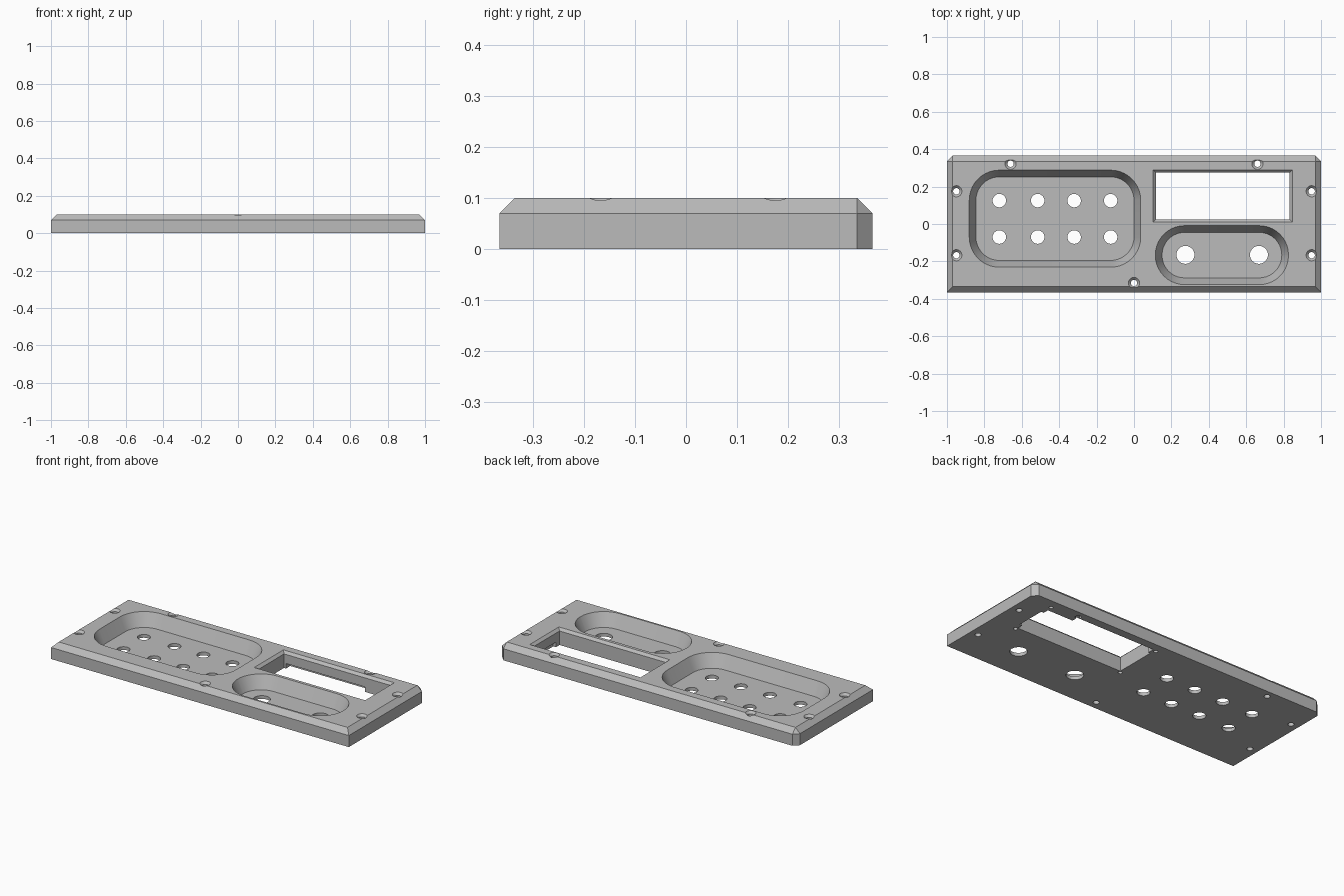
import bpy
import bmesh
import math

cube = bpy.data.objects.get("Cube")
if cube:
    bpy.data.objects.remove(cube, do_unlink=True)

HX, HY, TOP, BEVEL = 1.0, 0.365, 0.1, 0.03
FLOOR = 0.02

grey = bpy.data.materials.new("plain_grey")
grey.use_nodes = True
colour = (0.5, 0.5, 0.5, 1)
grey.diffuse_color = colour
grey.node_tree.nodes["Principled BSDF"].inputs["Base Color"].default_value = colour


def add_object(name, bm):
    bmesh.ops.recalc_face_normals(bm, faces=bm.faces)
    mesh = bpy.data.meshes.new(name)
    bm.to_mesh(mesh)
    bm.free()
    mesh.materials.append(grey)
    obj = bpy.data.objects.new(name, mesh)
    bpy.context.scene.collection.objects.link(obj)
    return obj


def rounded_rect(x0, x1, y0, y1, r, steps=10):
    """Outline of a rectangle with rounded corners."""
    corners = ((x1 - r, y1 - r), (x0 + r, y1 - r), (x0 + r, y0 + r), (x1 - r, y0 + r))
    return [(cx + r * math.cos(a), cy + r * math.sin(a))
            for q, (cx, cy) in enumerate(corners)
            for a in ((q + i / steps) * math.pi / 2 for i in range(steps + 1))]


def rect(x0, x1, y0, y1):
    return [(x0, y0), (x1, y0), (x1, y1), (x0, y1)]


def circle(x, y, r, n=32):
    return [(x + r * math.cos(math.tau * i / n), y + r * math.sin(math.tau * i / n))
            for i in range(n)]


def cut(target, layers):
    """Subtract a solid lofted through (outline, height) layers."""
    bm = bmesh.new()
    rings = [[bm.verts.new((x, y, z)) for x, y in outline] for outline, z in layers]
    for low, high in zip(rings, rings[1:]):
        for i in range(len(low)):
            j = (i + 1) % len(low)
            bm.faces.new((low[i], low[j], high[j], high[i]))
    bm.faces.new(rings[0])
    bm.faces.new(rings[-1])
    cutter = add_object("cutter", bm)
    cutter.hide_render = True
    mod = target.modifiers.new("cut", "BOOLEAN")
    mod.operation = "DIFFERENCE"
    mod.solver = "EXACT"
    mod.object = cutter
    bpy.context.view_layer.objects.active = target
    bpy.ops.object.modifier_apply(modifier=mod.name)
    bpy.data.objects.remove(cutter, do_unlink=True)


# Plate body: bevelled top rim, clipped back corners
bm = bmesh.new()
for side in (-1, 1):
    for z in (0, TOP - BEVEL):
        bm.verts.new((side * HX, -HY, z))
        bm.verts.new((side * HX, HY - BEVEL, z))
        bm.verts.new((side * (HX - BEVEL), HY, z))
    for end in (-1, 1):
        bm.verts.new((side * (HX - BEVEL), end * (HY - BEVEL), TOP))
bmesh.ops.convex_hull(bm, input=bm.verts)
bmesh.ops.dissolve_limit(bm, angle_limit=0.01, verts=bm.verts, edges=bm.edges)
plate = add_object("panel_plate", bm)

# Two sloped pockets, slightly extended above the surface
for x0, x1, y0, y1, r in ((-0.845, 0.0, -0.195, 0.252, 0.125),
                          (0.15, 0.79, -0.288, -0.045, 0.12)):
    slope = 0.036
    over = slope * 1.25
    cut(plate, [(rounded_rect(x0, x1, y0, y1, r), FLOOR),
                (rounded_rect(x0 - over, x1 + over, y0 - over, y1 + over, r + over), 0.12)])

# Display window with a narrow bevelled rim
cut(plate, [(rect(0.117, 0.832, 0.025, 0.275), -0.02),
            (rect(0.117, 0.832, 0.025, 0.275), TOP - 0.015),
            (rect(0.082, 0.867, -0.01, 0.31), TOP + 0.02)])

# Shallow recesses under the window: connector slot and end notch
for box in (rect(0.13, 0.66, 0.26, 0.315), rect(0.82, 0.85, 0.06, 0.24)):
    cut(plate, [(box, -0.02), (box, 0.03)])

# Blind mounting holes under the window corners
for x in (0.107, 0.838):
    for y in (0.012, 0.308):
        hole = circle(x, y, 0.012, 16)
        cut(plate, [(hole, -0.02), (hole, 0.03)])

# Through holes in the pocket floors
holes = [(x, y, 0.036) for x in (-0.72, -0.515, -0.32, -0.125) for y in (-0.07, 0.125)]
holes += [(x, -0.165, 0.048) for x in (0.275, 0.668)]
for x, y, r in holes:
    cut(plate, [(circle(x, y, r), -0.02), (circle(x, y, r), 0.05)])

# Countersunk screw holes around the rim
screws = [(s * x, y) for s in (-1, 1) for x, y in ((0.66, 0.322), (0.95, 0.175), (0.95, -0.167))]
for x, y in screws + [(0, -0.315)]:
    cut(plate, [(circle(x, y, 0.017), -0.02), (circle(x, y, 0.017), TOP - 0.013),
                (circle(x, y, 0.05), TOP + 0.02)])

# Smooth the round walls, keep the machined edges crisp
bpy.ops.object.select_all(action="DESELECT")
plate.select_set(True)
bpy.context.view_layer.objects.active = plate
bpy.ops.object.shade_smooth_by_angle(angle=math.radians(25))
